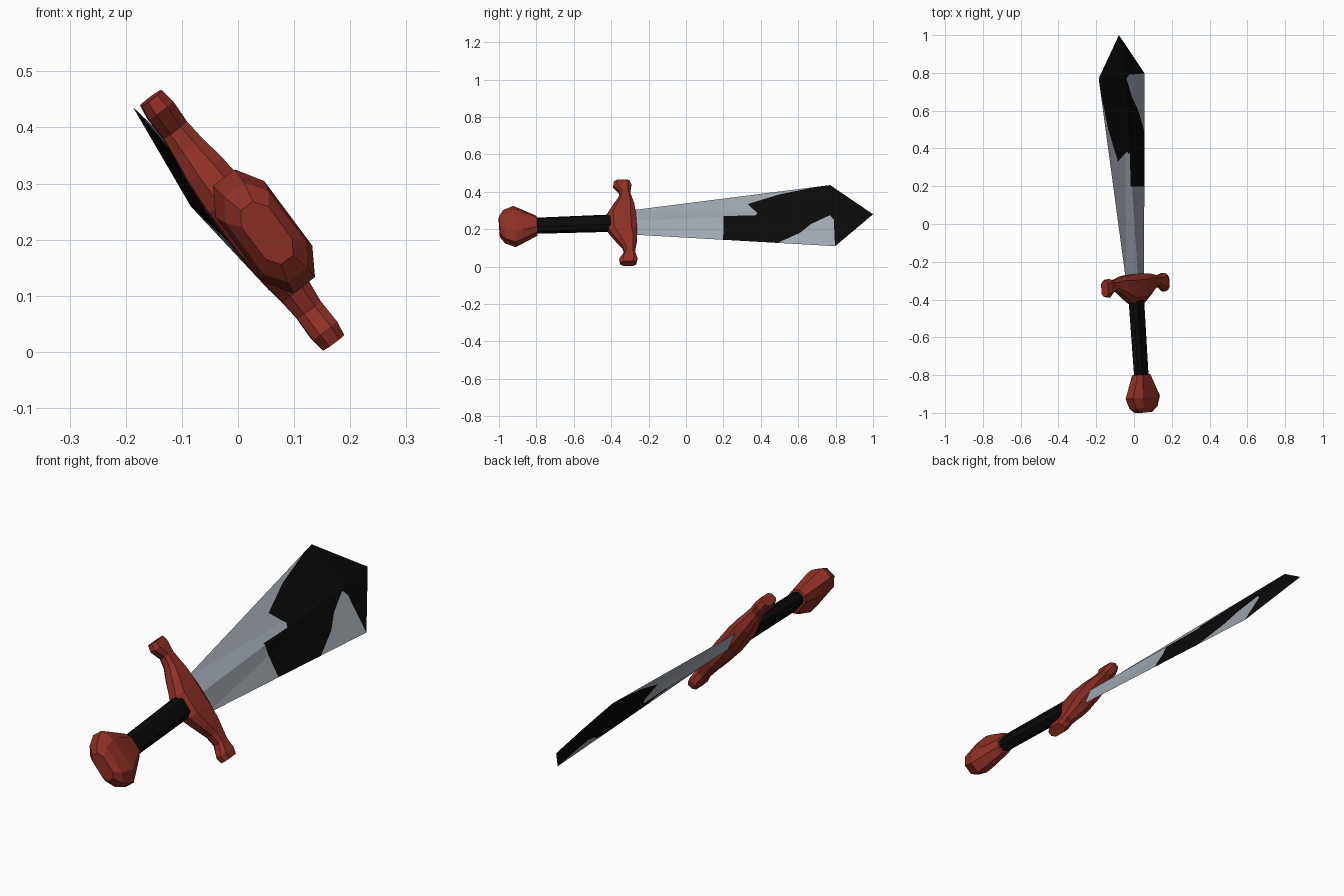
import bpy, bmesh
from mathutils import Vector, Matrix

if "Cube" in bpy.data.objects:
    bpy.data.objects.remove(bpy.data.objects["Cube"])

# Sword frame: local x = blade width, y = blade length, z = thickness
length = Vector((-0.0655, 0.997, 0.034)).normalized()
width = Vector((0.595, 0.074, -0.80))
width = (width - length * width.dot(length)).normalized()
normal = width.cross(length)
FRAME = Matrix.Translation((-0.014, 0, 0.246)) @ Matrix((width, length, normal)).transposed().to_4x4()


def material(name, rgb):
    m = bpy.data.materials.new(name)
    m.diffuse_color = (*rgb, 1)
    m.use_nodes = True
    m.node_tree.nodes["Principled BSDF"].inputs["Base Color"].default_value = m.diffuse_color
    return m


RED = material("dark red", (0.27, 0.029, 0.018))
BLACK = material("black", (0.003, 0.003, 0.003))
STEEL = material("steel grey", (0.35, 0.39, 0.44))


def finish(name, bm, mats):
    bmesh.ops.recalc_face_normals(bm, faces=bm.faces)
    bm.transform(FRAME)
    me = bpy.data.meshes.new(name)
    bm.to_mesh(me)
    bm.free()
    for m in mats:
        me.materials.append(m)
    ob = bpy.data.objects.new(name, me)
    bpy.context.collection.objects.link(ob)


def loft(name, sections, place, mat):
    """Skin eight-sided chamfered sections: (station, centre, half a, half b)."""
    shape = [(1, .45), (.6, 1), (-.6, 1), (-1, .45), (-1, -.45), (-.6, -1), (.6, -1), (1, -.45)]
    bm = bmesh.new()
    rings = [[bm.verts.new(place(s, c + a * p, b * q)) for p, q in shape] for s, c, a, b in sections]
    for r0, r1 in zip(rings, rings[1:]):
        for i in range(8):
            j = (i + 1) % 8
            bm.faces.new((r0[i], r0[j], r1[j], r1[i]))
    bm.faces.new(rings[0])
    bm.faces.new(rings[-1])
    finish(name, bm, [mat])


def along(s, p, q):
    return (p, s, q)


def across(s, p, q):
    return (s, p, q)


# Grip and flattened pommel
loft("grip", [(-.82, 0, .044, .028), (-.38, 0, .048, .03)], along, BLACK)
loft("pommel", [(-1.0, 0, .06, .03), (-.975, 0, .095, .048), (-.92, 0, .12, .054),
                (-.88, 0, .098, .05), (-.80, 0, .055, .036)], along, RED)

# Crossguard: mirrored half profile (offset, rear, front, half thickness)
half = [(.05, -.42, -.266, .042), (.115, -.382, -.27, .037), (.16, -.352, -.28, .03),
        (.20, -.343, -.287, .026), (.245, -.374, -.277, .027), (.272, -.368, -.284, .023)]
profile = [(-w, r, f, t) for w, r, f, t in reversed(half)] + half
loft("crossguard", [(w, (r + f) / 2, (f - r) / 2, t) for w, r, f, t in profile], across, RED)

# Blade: diamond section widening to the shoulders, then a point
bm = bmesh.new()
tip = bm.verts.new((0, 1.003, 0))
base, shoulder = [[bm.verts.new(co) for co in ((-w, u, 0), (0, u, t), (w, u, 0), (0, u, -t))]
                  for w, u, t in ((.08, -.3, .02), (.204, .786, .023))]
for i in range(4):
    j = (i + 1) % 4
    bm.faces.new((base[i], base[j], shoulder[j], shoulder[i]))
    bm.faces.new((shoulder[i], shoulder[j], tip))
bm.faces.new(base)
bmesh.ops.triangulate(bm, faces=bm.faces[:])

# Dark patch outline on the blade (length, width), cut into both sides
patch = [(.20, -.009), (.37, -.002), (.385, -.02), (.337, -.091), (.512, -.152), (.787, -.21),
         (1.05, -.21), (1.05, .22), (.785, .22), (.789, .041), (.77, .0125), (.667, .061),
         (.603, .113), (.465, .175), (.19, .145)]
edges = list(zip(patch, patch[1:] + patch[:1]))
for (u0, w0), (u1, w1) in edges:
    bmesh.ops.bisect_plane(bm, geom=bm.verts[:] + bm.edges[:] + bm.faces[:], dist=1e-6,
                           plane_co=(w0, u0, 0), plane_no=(u1 - u0, w0 - w1, 0))


def inside(w, u):
    hit = False
    for (u0, w0), (u1, w1) in edges:
        if (w0 > w) != (w1 > w) and u < u0 + (w - w0) * (u1 - u0) / (w1 - w0):
            hit = not hit
    return hit


for f in bm.faces:
    c = f.calc_center_median()
    f.material_index = int(inside(c.x, c.y))
finish("blade", bm, [STEEL, BLACK])
